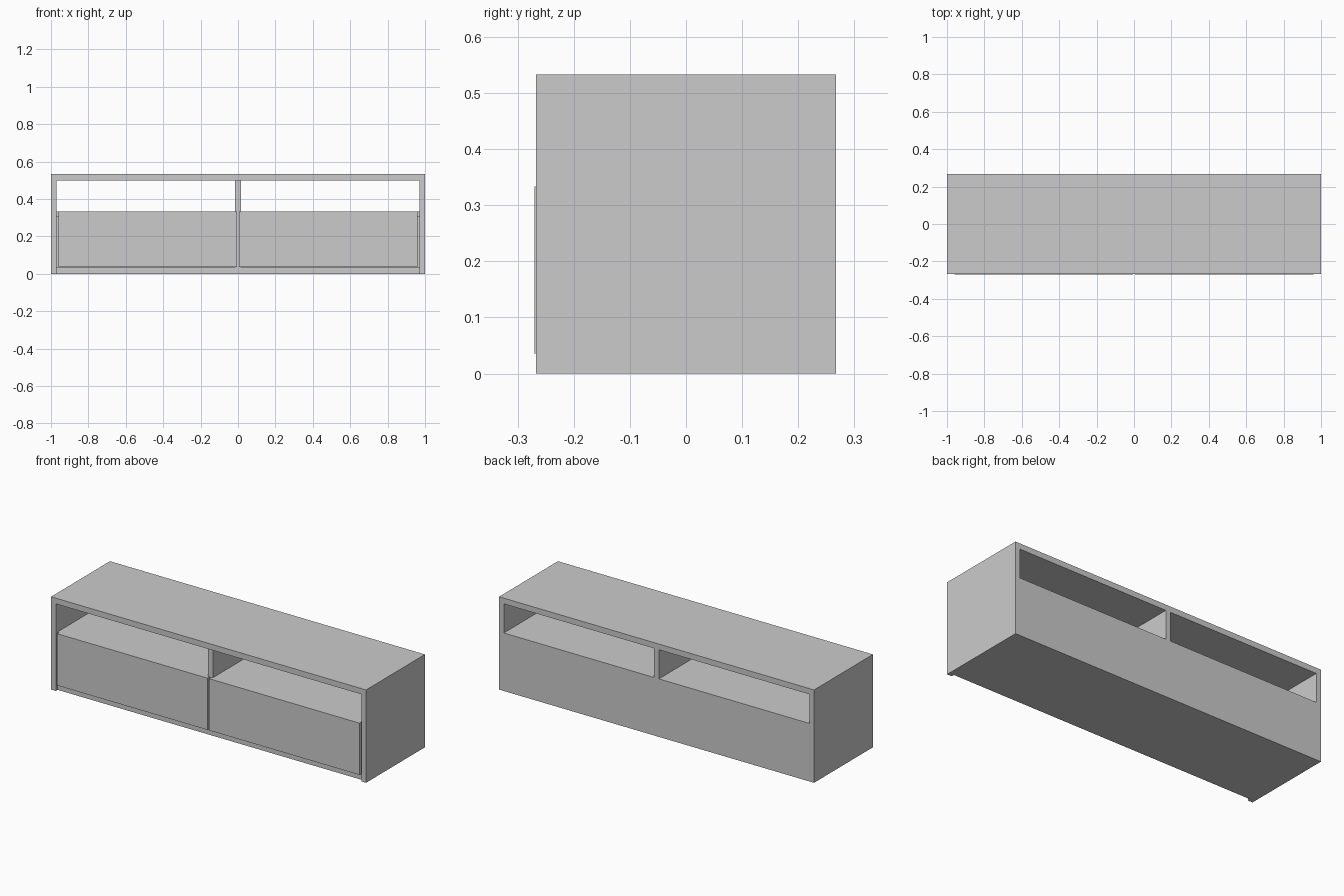
import bpy

if "Cube" in bpy.data.objects:
    bpy.data.objects.remove(bpy.data.objects["Cube"])

W, D, H, T = 1.0, 0.267, 0.533, 0.033   # half width, half depth, height, board
SIDE = 0.97                             # inner face of the side boards
FRONT = -0.25                           # front of the recessed inner boards
SHELF = 0.333                           # shelf and door top


def box(name, x0, x1, y0, y1, z0, z1):
    bpy.ops.mesh.primitive_cube_add(
        size=1, location=((x0 + x1) / 2, (y0 + y1) / 2, (z0 + z1) / 2))
    ob = bpy.context.object
    ob.name = name
    ob.scale = (x1 - x0, y1 - y0, z1 - z0)
    bpy.ops.object.transform_apply(location=False, rotation=False, scale=True)
    return ob


# outer shell
box("top_board", -W, W, -D, D, H - T, H)
box("bottom_board", -SIDE, SIDE, FRONT, D, 0, T)

# open shelf, lower back and centre divider
box("shelf", -SIDE, SIDE, FRONT, D, SHELF - 0.03, SHELF)
box("back_panel", -SIDE, SIDE, D - 0.02, D, T, SHELF - 0.03)
box("lower_divider", -0.015, 0.015, FRONT, D - 0.02, T, SHELF - 0.03)
box("upper_divider", -0.015, 0.015, FRONT, D, SHELF, H - T)

# side boards and drop doors, one per side
for side, s in (("left", -1), ("right", 1)):
    box(side + "_side", *sorted((s * SIDE, s * W)), -D, D, 0, H - T)
    box(side + "_door", *sorted((s * 0.006, s * 0.96)), -0.27, FRONT, 0.036, SHELF)
